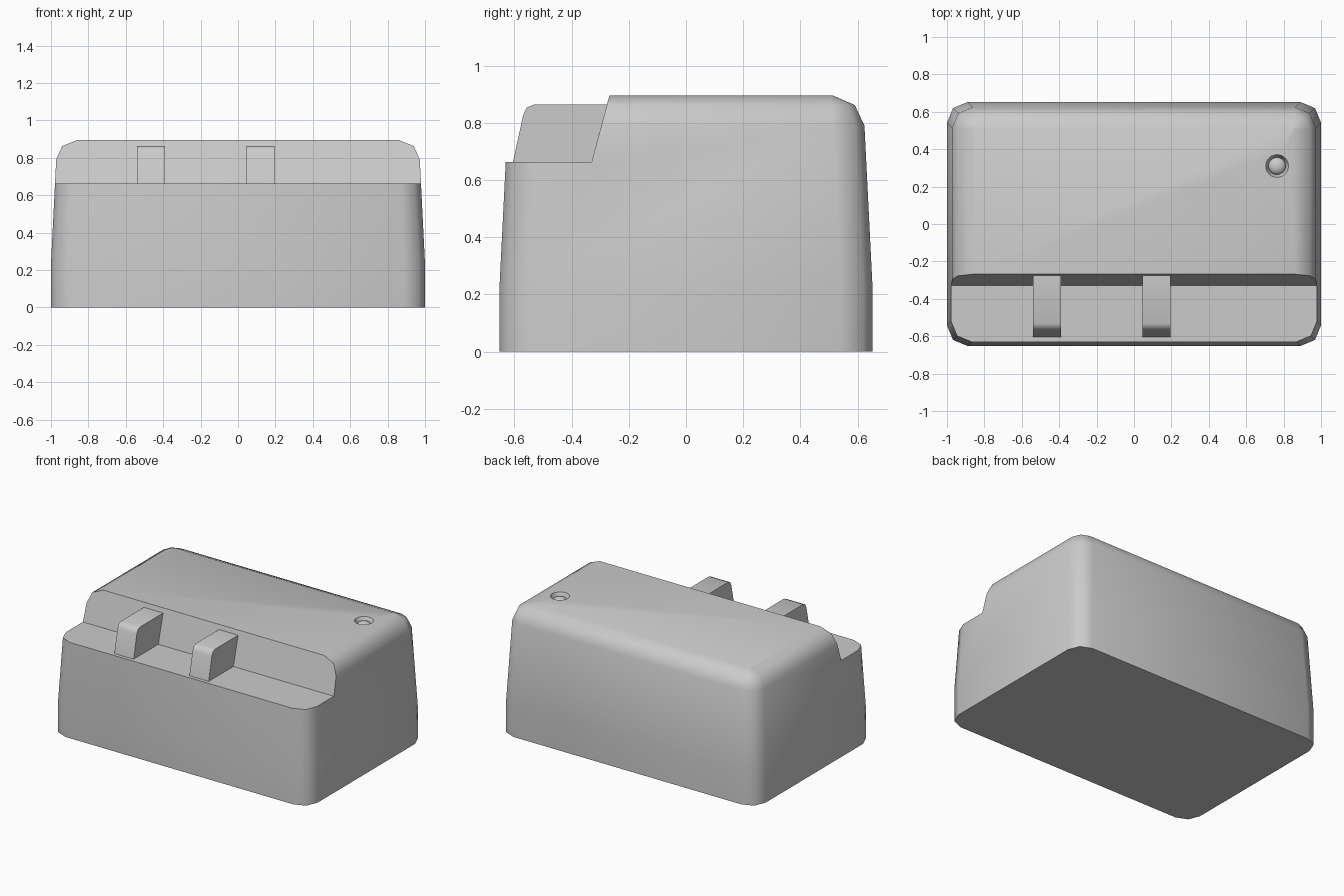
import bpy, bmesh, math

if "Cube" in bpy.data.objects:
    bpy.data.objects.remove(bpy.data.objects["Cube"])

grey = bpy.data.materials.new("plain grey")
grey.diffuse_color = (0.6, 0.6, 0.6, 1)
grey.use_nodes = True
grey.node_tree.nodes["Principled BSDF"].inputs["Base Color"].default_value = grey.diffuse_color


def make(name, bm):
    bmesh.ops.recalc_face_normals(bm, faces=bm.faces)
    me = bpy.data.meshes.new(name)
    bm.to_mesh(me)
    bm.free()
    me.materials.append(grey)
    ob = bpy.data.objects.new(name, me)
    bpy.context.collection.objects.link(ob)
    return ob


def activate(ob):
    bpy.ops.object.select_all(action='DESELECT')
    ob.select_set(True)
    bpy.context.view_layer.objects.active = ob


def smooth(ob, angle=45):
    activate(ob)
    bpy.ops.object.shade_smooth_by_angle(angle=math.radians(angle))


def loft(name, rings):
    bm = bmesh.new()
    loops = [[bm.verts.new(p) for p in ring] for ring in rings]
    n = len(loops[0])
    for a, b in zip(loops, loops[1:]):
        for i in range(n):
            j = (i + 1) % n
            bm.faces.new((a[i], a[j], b[j], b[i]))
    bm.faces.new(loops[0])
    bm.faces.new(loops[-1])
    return make(name, bm)


def rounded_ring(hx, hy, r, z):
    pts = []
    for k, (sx, sy) in enumerate([(1, 1), (-1, 1), (-1, -1), (1, -1)]):
        for s in range(3):
            a = math.radians(90 * k + 45 * s)
            pts.append((sx * (hx - r) + r * math.cos(a),
                        sy * (hy - r) + r * math.sin(a), z))
    return pts


def side_prism(name, profile, x0, x1):
    return loft(name, [[(x, y, z) for y, z in profile] for x in (x0, x1)])


def circle(cx, cy, r, z, n=24):
    return [(cx + r * math.cos(2 * math.pi * i / n),
             cy + r * math.sin(2 * math.pi * i / n), z) for i in range(n)]


def cut(ob, cutter):
    cutter.hide_render = True
    m = ob.modifiers.new("cut", 'BOOLEAN')
    m.operation = 'DIFFERENCE'
    m.solver = 'EXACT'
    m.object = cutter
    activate(ob)
    bpy.ops.object.modifier_apply(modifier=m.name)
    bpy.data.objects.remove(cutter)


# Tapered housing with bevelled corners and top edge
housing = loft("housing", [rounded_ring(*r) for r in [
    (1.0, 0.652, 0.11, 0), (1.0, 0.652, 0.11, 0.23),
    (0.972, 0.624, 0.11, 0.79), (0.94, 0.59, 0.08, 0.862),
    (0.86, 0.514, 0.008, 0.895)]])

# Front step with leaning back wall
cut(housing, side_prism("step_cutter", [
    (-0.33, 0.663), (-0.2432, 0.988), (-1, 0.988), (-1, 0.663)], -1.3, 1.3))

# Conical socket for the indicator
BX, BY = 0.765, 0.31
cut(housing, loft("socket_cutter", [
    circle(BX, BY, 0.046, 0.86), circle(BX, BY, 0.076, 0.93)]))
smooth(housing)

# Two contact tabs standing on the step
for name, x0 in (("left_tab", -0.54), ("right_tab", 0.045)):
    smooth(side_prism(name, [
        (-0.605, 0.663), (-0.569, 0.828), (-0.557, 0.853), (-0.533, 0.863),
        (-0.2766, 0.863), (-0.33, 0.663)], x0, x0 + 0.15))

# Domed indicator in the socket
bm = bmesh.new()
bmesh.ops.create_uvsphere(bm, u_segments=24, v_segments=12, radius=0.046)
for v in bm.verts:
    v.co = (v.co.x + BX, v.co.y + BY, v.co.z * 0.6 + 0.861)
smooth(make("indicator", bm))
